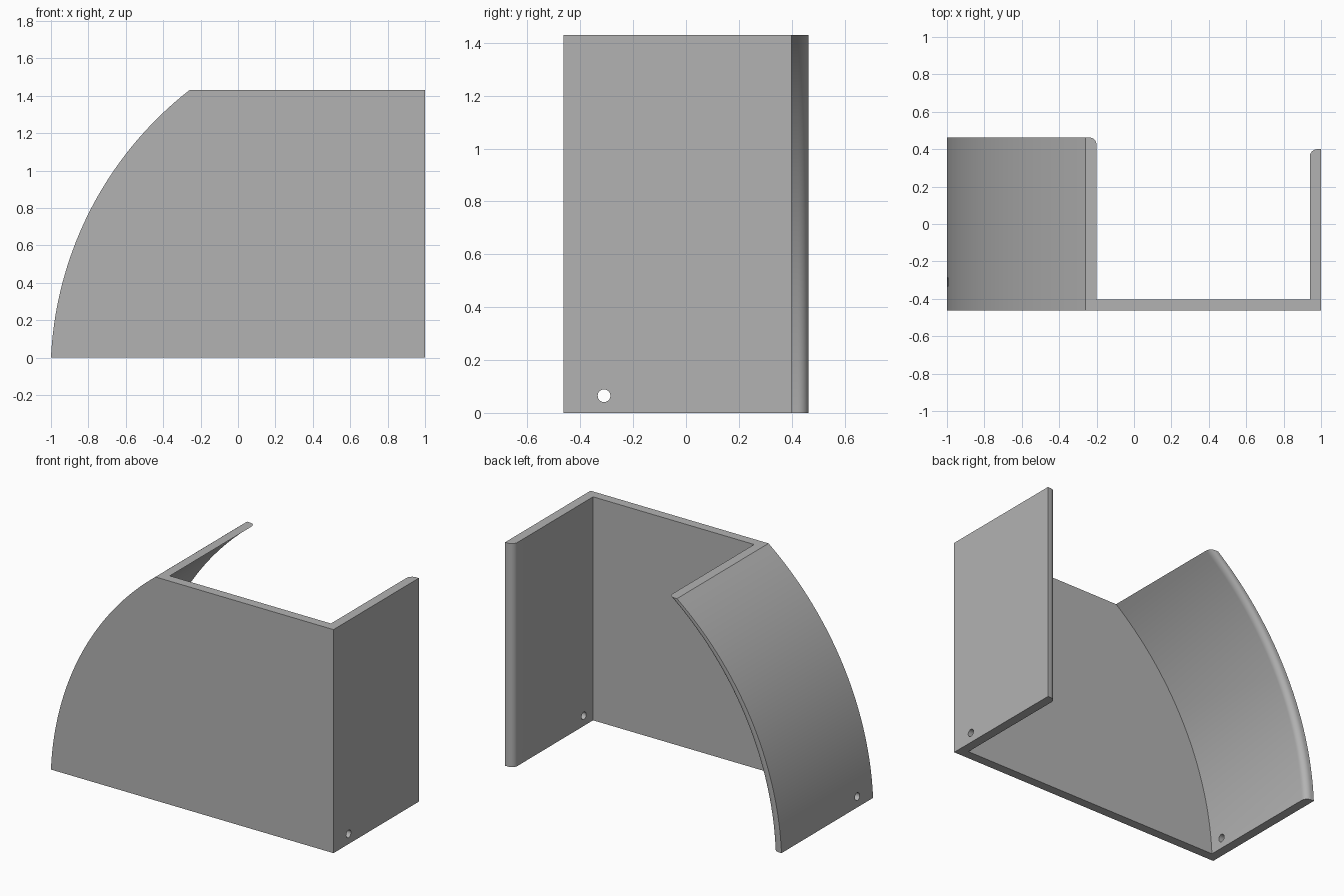
import bpy, bmesh
from math import sin, cos, pi, hypot, sqrt

if "Cube" in bpy.data.objects:
    bpy.data.objects.remove(bpy.data.objects["Cube"])

HEIGHT, WALL, FRONT, ROUND = 1.43, 0.06, -0.463, 0.04
STRAIGHT_BACK, CURVED_BACK = 0.40, 0.463
TOP_X, RADIUS, LEVELS = -0.26, 1.93, 48

# Circle through the foot and the top of the curved side
dx, dz = TOP_X + 1, HEIGHT
chord = hypot(dx, dz)
reach = sqrt(RADIUS ** 2 - chord ** 2 / 4)
cx = (TOP_X - 1) / 2 + reach * dz / chord
cz = HEIGHT / 2 - reach * dx / chord


def curve_x(z):
    return cx - sqrt(RADIUS ** 2 - (z - cz) ** 2)


def wall_end(outer, side, back):
    """Back end of a wall, outer corner first, inner corner rounded."""
    inner = outer + side * WALL
    pts = [(outer, FRONT), (outer, back)]
    for i in range(9):
        a = pi / 2 * (1 - i / 8)
        pts.append((inner + side * ROUND * (cos(a) - 1), back + ROUND * (sin(a) - 1)))
    return pts + [(inner, FRONT + WALL)]


def section(z):
    """U-shaped plan at one height."""
    return wall_end(curve_x(z), 1, CURVED_BACK) + wall_end(1, -1, STRAIGHT_BACK)[::-1]


# Guard body, lofted upward through the plan sections
bm = bmesh.new()
rings = []
for k in range(LEVELS + 1):
    z = HEIGHT * k / LEVELS
    rings.append([bm.verts.new((x, y, z)) for x, y in section(z)])
n = len(rings[0])
for low, high in zip(rings, rings[1:]):
    for i in range(n):
        j = (i + 1) % n
        bm.faces.new((low[i], low[j], high[j], high[i]))
bm.faces.new(rings[0])
bm.faces.new(rings[-1])
bmesh.ops.recalc_face_normals(bm, faces=bm.faces)
mesh = bpy.data.meshes.new("guard_body")
bm.to_mesh(mesh)
bm.free()
body = bpy.data.objects.new("guard_body", mesh)
bpy.context.collection.objects.link(body)

grey = bpy.data.materials.new("plain grey")
grey.use_nodes = True
colour = (0.45, 0.45, 0.45, 1)
grey.diffuse_color = colour
grey.node_tree.nodes["Principled BSDF"].inputs["Base Color"].default_value = colour
mesh.materials.append(grey)

# Screw hole through both side walls
bpy.ops.mesh.primitive_cylinder_add(vertices=32, radius=0.024, depth=3,
                                    location=(0, -0.31, 0.065), rotation=(0, pi / 2, 0))
cutter = bpy.context.object
cutter.name = "hole_cutter"
cutter.hide_render = True
cutter.data.materials.append(grey)
cut = body.modifiers.new("screw_holes", "BOOLEAN")
cut.operation, cut.solver, cut.object = "DIFFERENCE", "EXACT", cutter

bpy.ops.object.select_all(action="DESELECT")
body.select_set(True)
bpy.context.view_layer.objects.active = body
bpy.ops.object.modifier_apply(modifier=cut.name)
bpy.data.objects.remove(cutter)
bpy.ops.object.shade_smooth_by_angle(angle=pi / 6)
